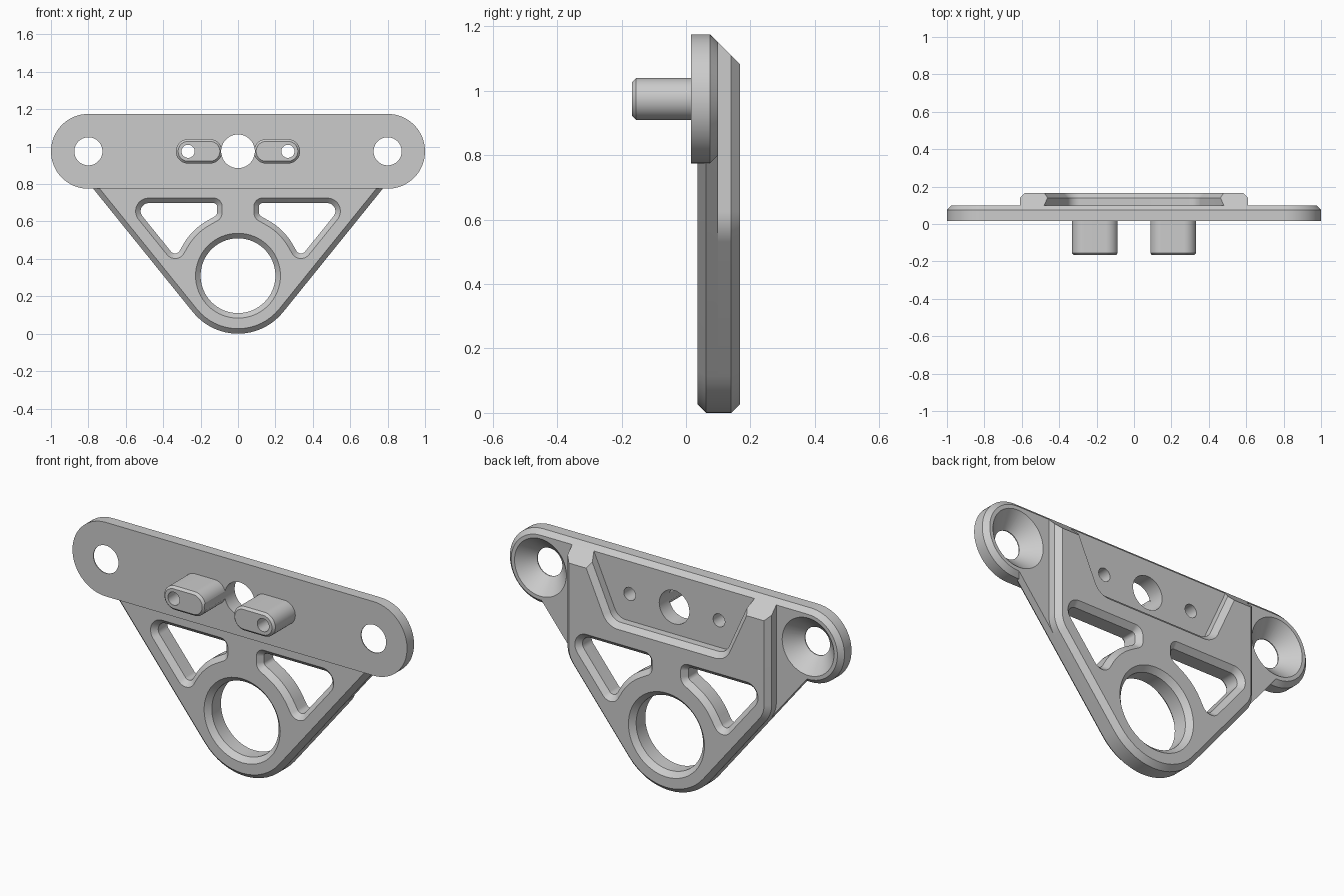
import bpy, bmesh, math
from mathutils import Vector, Matrix

if "Cube" in bpy.data.objects:
    bpy.data.objects.remove(bpy.data.objects["Cube"], do_unlink=True)

grey = bpy.data.materials.new("light_grey")
grey.use_nodes = True
GREY = (0.6, 0.6, 0.6, 1)
grey.diffuse_color = GREY
grey.node_tree.nodes["Principled BSDF"].inputs["Base Color"].default_value = GREY

C = 0.027          # edge chamfer
FRONT, MID, BACK = 0.035, 0.10, 0.167   # depths of the frame
HZ = 0.975         # height of the bar's centre line


def outline(corners, inset=0.0, seg=16):
    """Counter-clockwise (x, z, radius) corners -> inset outline with rounded corners."""
    pts, n = [], len(corners)
    for i, (x, z, r) in enumerate(corners):
        p = Vector((x, z))
        d1 = (p - Vector(corners[i - 1][:2])).normalized()
        d2 = (Vector(corners[(i + 1) % n][:2]) - p).normalized()
        n1, n2 = Vector((-d1.y, d1.x)), Vector((-d2.y, d2.x))
        p = p + (n1 + n2) * inset / (1 + n1.dot(n2))
        if r == 0:
            pts.append(p)
            continue
        turn = math.atan2(d1.x * d2.y - d1.y * d2.x, d1.dot(d2))
        sign = math.copysign(1, turn)
        r = r - inset * sign
        start = p - d1 * r * math.tan(abs(turn) / 2)
        centre = start + n1 * r * sign
        for k in range(seg + 1):
            pts.append(centre + Matrix.Rotation(turn * k / seg, 2) @ (start - centre))
    return pts


def slot(cx, cz, half, r):
    """Rounded slot; a circle when half is zero."""
    w = half + r
    return [(cx - w, cz - r, r), (cx + w, cz - r, r), (cx + w, cz + r, r), (cx - w, cz + r, r)]


def mirrored(corners):
    return [(-x, z, r) for x, z, r in reversed(corners)]


def loft(name, corners, layers):
    """Solid through (depth, inset) layers of one outline."""
    bm = bmesh.new()
    rings = [[bm.verts.new((p.x, y, p.y)) for p in outline(corners, d)] for y, d in layers]
    bm.faces.new(rings[0])
    bm.faces.new(rings[-1])
    n = len(rings[0])
    for a, b in zip(rings, rings[1:]):
        for i in range(n):
            j = (i + 1) % n
            bm.faces.new((a[i], a[j], b[j], b[i]))
    bmesh.ops.remove_doubles(bm, verts=bm.verts, dist=1e-5)
    bmesh.ops.recalc_face_normals(bm, faces=bm.faces)
    mesh = bpy.data.meshes.new(name)
    bm.to_mesh(mesh)
    bm.free()
    mesh.materials.append(grey)
    ob = bpy.data.objects.new(name, mesh)
    bpy.context.collection.objects.link(ob)
    return ob


def activate(ob):
    bpy.ops.object.select_all(action='DESELECT')
    ob.select_set(True)
    bpy.context.view_layer.objects.active = ob


def finish(ob, cutters):
    """Cut the holes and shade smooth with sharp edges kept."""
    activate(ob)
    for c in cutters:
        m = ob.modifiers.new("cut", 'BOOLEAN')
        m.operation, m.solver, m.object = 'DIFFERENCE', 'EXACT', c
        bpy.ops.object.modifier_apply(modifier=m.name)
    bpy.ops.object.shade_smooth_by_angle(angle=math.radians(30))


# Hole cutters, chamfered on both faces where they pass through the frame
E = 0.01
through = [(FRONT - E, -E), (FRONT + C, C), (BACK - C, C), (BACK + E, -E)]
window = [(0.085, 0.725, 0.045), (0.085, 0.6185, 0.05), (0.227, 0.537, 0.31),
          (0.329, 0.36, 0.055), (0.624, 0.725, 0.07)]
windows = [loft("window_cutter", w, through) for w in (window, mirrored(window))]
ring_hole = loft("ring_cutter", slot(0, 0.31, 0, 0.227), through)
straight = [(-0.3, 0), (0.3, 0)]
centre_hole = loft("centre_cutter", slot(0, HZ, 0, 0.09), straight)
pin_holes = [loft("pin_cutter", slot(s * 0.267, HZ, 0, 0.035), straight) for s in (-1, 1)]
sinks = [loft("countersink_cutter", slot(s * 0.8, HZ, 0, 0.155),
              [(-0.1, 0.08), (0.02, 0.08), (MID, 0), (MID + 0.02, -0.02)]) for s in (-1, 1)]
pocket = loft("pocket_cutter",
              [(-0.336, 0.83, 0.07), (0.336, 0.83, 0.07), (0.548, 1.3, 0), (-0.548, 1.3, 0)],
              [(0.08, 0), (BACK - C, 0), (BACK + 0.02, -C - 0.02)])

# Mounting bar with a chamfered back edge
bar = loft("mounting_bar", slot(0, HZ, 0.8, 0.2), [(0.015, 0), (MID - 0.025, 0), (MID, 0.025)])
finish(bar, sinks + [centre_hole] + pin_holes)

# Front half of the triangular frame, running up into the bar
apex = (0, -0.1836, 0.31)
web = loft("triangle_web", [apex, (0.8425, 0.86, 0), (-0.8425, 0.86, 0)],
           [(FRONT, C), (FRONT + C, 0), (MID, 0)])
finish(web, windows + [ring_hole, centre_hole] + sinks)

# Back half of the frame, with upright sides and a sloping top
frame = loft("back_frame",
             [apex, (0.61, 0.572, 0.15), (0.61, 1.3, 0), (-0.61, 1.3, 0), (-0.61, 0.572, 0.15)],
             [(MID, 0), (BACK - C, 0), (BACK, C)])
bm = bmesh.new()
bm.from_mesh(frame.data)
cut = bmesh.ops.bisect_plane(bm, geom=bm.verts[:] + bm.edges[:] + bm.faces[:],
                             plane_co=(0, MID, 1.15), plane_no=(0, 1, 1), clear_outer=True)
bmesh.ops.holes_fill(bm, edges=[e for e in bm.edges if e.is_boundary], sides=0)
bmesh.ops.recalc_face_normals(bm, faces=bm.faces)
bm.to_mesh(frame.data)
bm.free()
finish(frame, windows + [ring_hole, pocket])

# Two locating bosses on the front of the bar
for side, s in (("right", -1), ("left", 1)):
    boss = loft(side + "_boss", slot(s * 0.2085, HZ, 0.0585, 0.065),
                [(-0.167, 0.012), (-0.155, 0), (0.03, 0)])
    finish(boss, [centre_hole] + pin_holes)

# Remove the cutters
for c in windows + pin_holes + sinks + [ring_hole, centre_hole, pocket]:
    bpy.data.objects.remove(c, do_unlink=True)
